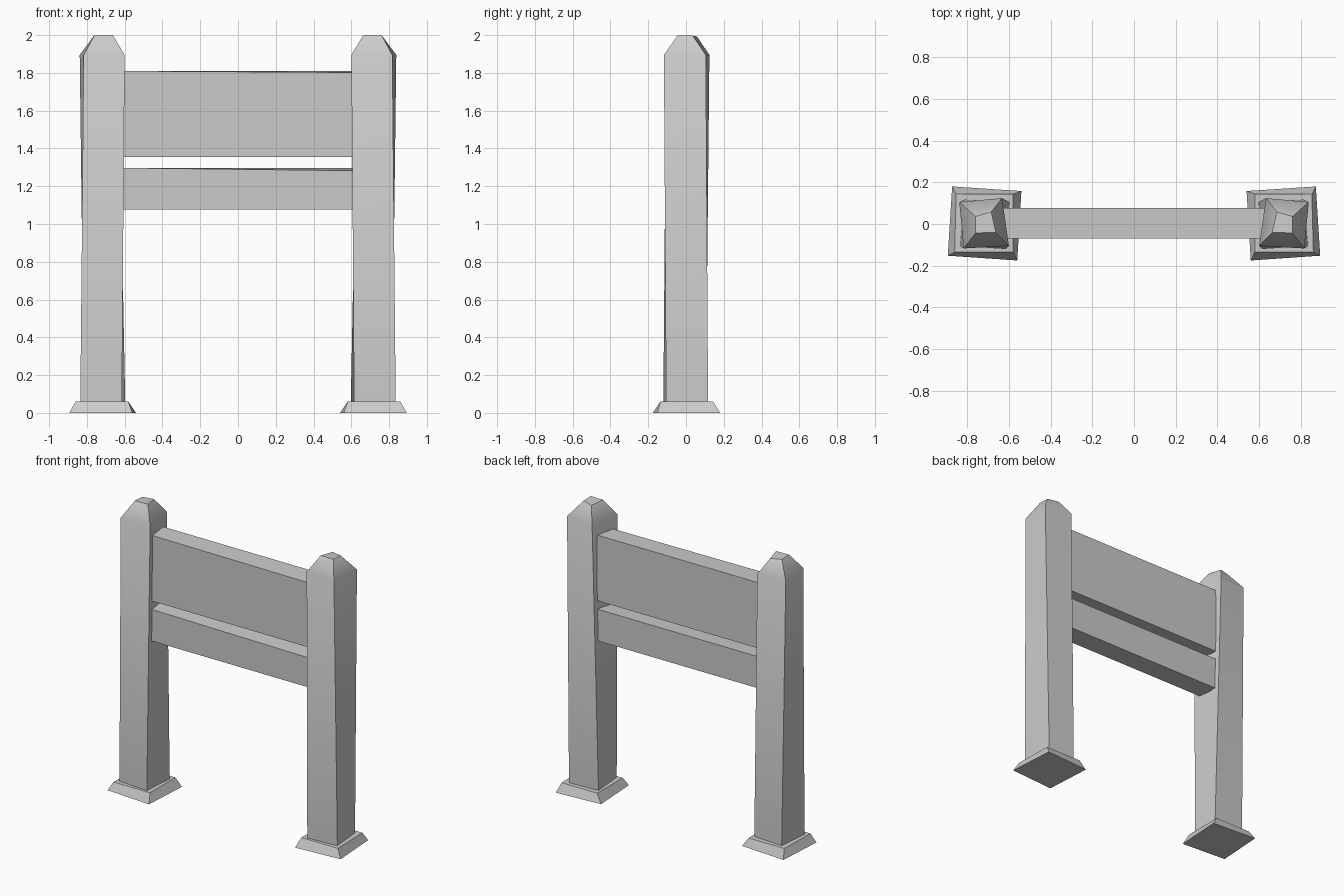
import bpy
import bmesh

if "Cube" in bpy.data.objects:
    bpy.data.objects.remove(bpy.data.objects["Cube"])

stone = bpy.data.materials.new("light_grey")
stone.diffuse_color = (0.6, 0.6, 0.6, 1.0)
stone.use_nodes = True
stone.node_tree.nodes["Principled BSDF"].inputs["Base Color"].default_value = stone.diffuse_color


def loft(name, rings, smooth=False):
    """Closed solid through four-cornered rings of (x, y, z) points."""
    bm = bmesh.new()
    loops = [[bm.verts.new(p) for p in ring] for ring in rings]
    for low, high in zip(loops, loops[1:]):
        for i in range(4):
            j = (i + 1) % 4
            bm.faces.new((low[i], low[j], high[j], high[i]))
    bm.faces.new(loops[0])
    bm.faces.new(loops[-1])
    bmesh.ops.recalc_face_normals(bm, faces=bm.faces)
    mesh = bpy.data.meshes.new(name)
    bm.to_mesh(mesh)
    bm.free()
    mesh.materials.append(stone)
    obj = bpy.data.objects.new(name, mesh)
    bpy.context.collection.objects.link(obj)
    if smooth:
        bpy.ops.object.select_all(action='DESELECT')
        obj.select_set(True)
        bpy.context.view_layer.objects.active = obj
        bpy.ops.object.shade_smooth_by_angle(angle=0.9)
    return obj


def ring(side, z, corners):
    """Corners in order: outer front, inner front, inner back, outer back."""
    heights = z if isinstance(z, tuple) else (z,) * 4
    return [(side * x, y, h) for (x, y), h in zip(corners, heights)]


for side, label in ((-1, "left"), (1, "right")):
    # Slightly twisted post with a tapered, crooked cap
    loft(label + "_post", [
        ring(side, 0.05, [(0.835, -0.105), (0.615, -0.12), (0.597, 0.105), (0.815, 0.117)]),
        ring(side, 1.895, [(0.817, -0.117), (0.60, -0.105), (0.633, 0.124), (0.838, 0.105)]),
        ring(side, (2.0, 2.0, 1.993, 1.997), [(0.76, -0.043), (0.663, -0.04), (0.685, 0.058), (0.76, 0.036)]),
    ], smooth=True)

    # Sloped foot, skewed at the ground
    loft(label + "_foot", [
        ring(side, 0.0, [(0.893, -0.152), (0.56, -0.175), (0.54, 0.158), (0.872, 0.18)]),
        ring(side, 0.06, [(0.86, -0.135), (0.58, -0.135), (0.58, 0.143), (0.853, 0.143)]),
    ])


def board(name, bottom, top_left, top_right, top_back):
    """Plank between the posts with a slightly uneven top."""
    x, front, back = 0.63, -0.07, 0.076
    foot = [(-x, front, bottom), (x, front, bottom), (x, back, bottom), (-x, back, bottom)]
    top = [(-x, front, top_left), (x, front, top_right), (x, back, top_back), (-x, back, top_back)]
    loft(name, [foot, top])


board("upper_board", 1.355, 1.81, 1.802, 1.81)
board("lower_board", 1.078, 1.297, 1.282, 1.297)
